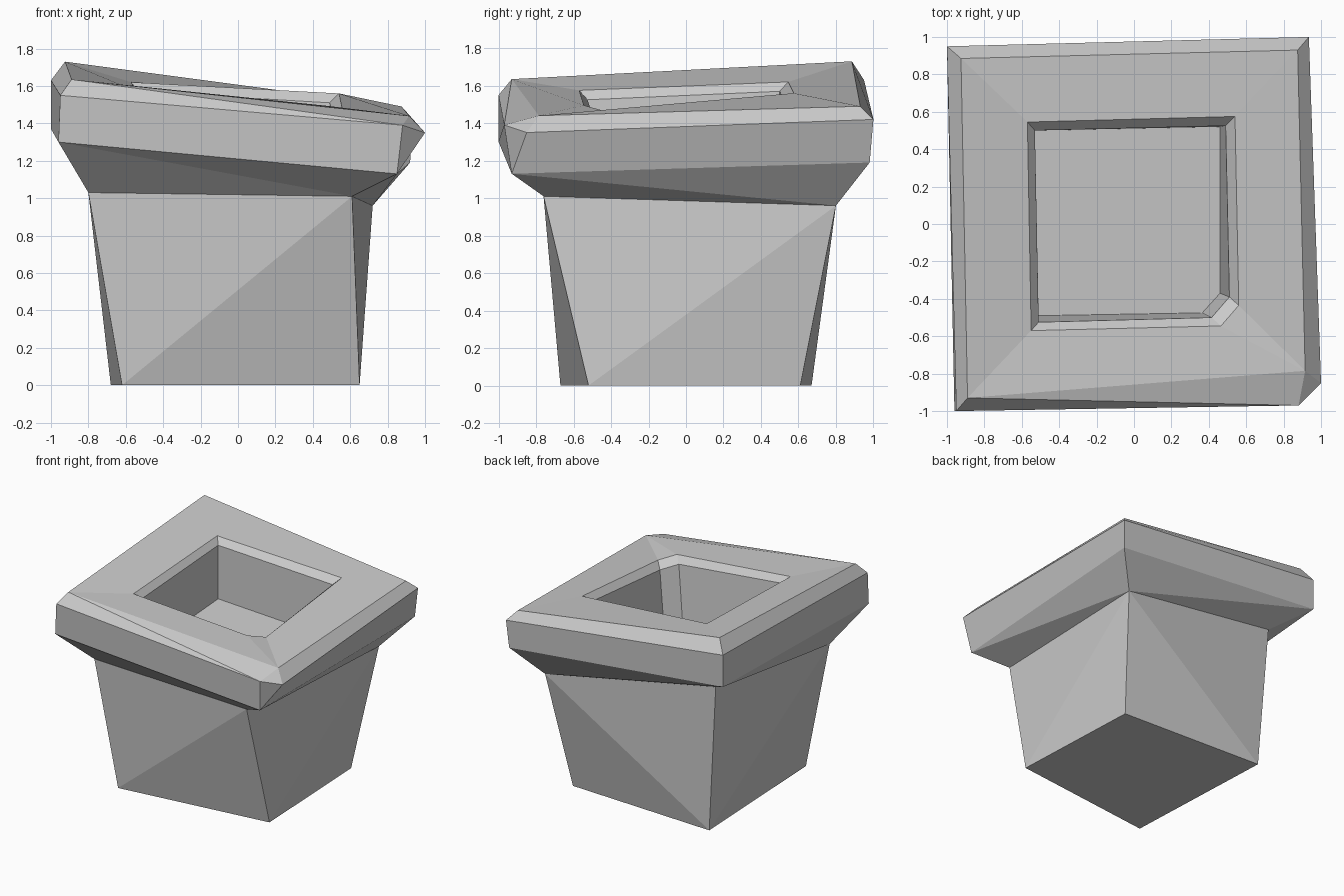
import bpy
import bmesh

cube = bpy.data.objects.get("Cube")
if cube:
    bpy.data.objects.remove(cube, do_unlink=True)

# One flat stone colour
stone = bpy.data.materials.new("light_grey_stone")
stone.use_nodes = True
GREY = (0.6, 0.6, 0.6, 1.0)
stone.diffuse_color = GREY
stone.node_tree.nodes["Principled BSDF"].inputs["Base Color"].default_value = GREY


def ring(fl, fr, br, bl, fr_cut=None):
    """Five corner slots; the front right one may be cut into two points."""
    return [fl, fr, fr_cut or fr, br, bl]


def lowered(points, depth, heights):
    """Give flat corner points the heights of another ring, moved down."""
    return [(x, y, h[2] - depth) for (x, y), h in zip(points, heights)]


def build(name, rings, splits, cap_bottom=False, cap_top=False):
    """Bridge stacked rings; '/' and '\\' choose how a side is creased."""
    bm = bmesh.new()
    cache = {}

    def vert(p):
        if p not in cache:
            cache[p] = bm.verts.new(p)
        return cache[p]

    def face(*points):
        unique = list(dict.fromkeys(points))
        if len(unique) > 2:
            bm.faces.new([vert(p) for p in unique])

    for a, b, split in zip(rings, rings[1:], splits):
        for i in range(5):
            j = (i + 1) % 5
            if split[i] == "/":
                face(a[i], a[j], b[j])
                face(a[i], b[j], b[i])
            elif split[i] == "\\":
                face(a[i], a[j], b[i])
                face(a[j], b[j], b[i])
            else:
                face(a[i], a[j], b[j], b[i])
    if cap_bottom:
        face(*reversed(rings[0]))
    if cap_top:
        face(*rings[-1])

    mesh = bpy.data.meshes.new(name)
    bm.to_mesh(mesh)
    bm.free()
    mesh.materials.append(stone)
    obj = bpy.data.objects.new(name, mesh)
    bpy.context.collection.objects.link(obj)
    return obj


# Tapered body, wider and skewed towards the top
foot = ring((-.62, -.67, 0), (.65, -.52, 0), (.60, .61, 0), (-.68, .67, 0))
neck = ring((-.80, -.72, 1.03), (.61, -.76, 1.01), (.72, .80, .96), (-.76, .70, 1.21))
build("tapered_body", [foot, neck], ["/./\\/"], cap_bottom=True)

# Tilted rim: overhang, outer wall and bevelled top edge
rim_low = ring((-.96, -1.0, 1.30), (.85, -.93, 1.13), (.92, .98, 1.19), (-1.0, .95, 1.37))
rim_high = ring((-.95, -1.0, 1.55), (.88, -.97, 1.39), (.935, 1.0, 1.42),
                (-1.0, .95, 1.63), fr_cut=(1.0, -.85, 1.35))
rim_top = ring((-.89, -.93, 1.635), (.915, -.785, 1.44), (.875, .93, 1.49), (-.925, .885, 1.73))

# Square opening with a bevelled lip and a sunken floor
opening = ring((-.55, -.57, 1.575), (.465, -.545, 1.495), (.54, .575, 1.56),
               (-.57, .545, 1.62), fr_cut=(.56, -.435, 1.465))
lip = lowered([(-.51, -.525), (.415, -.50), (.51, -.39), (.49, .525), (-.53, .50)], .05, opening)
floor = lowered([(-.51, -.49), (.365, -.475), (.46, -.37), (.46, .52), (-.53, .50)], .44, lip)
build("tilted_rim", [neck, rim_low, rim_high, rim_top, opening, lip, floor],
      ["\\.\\/\\", ".....", "\\....", ".....", ".....", "....."], cap_top=True)
